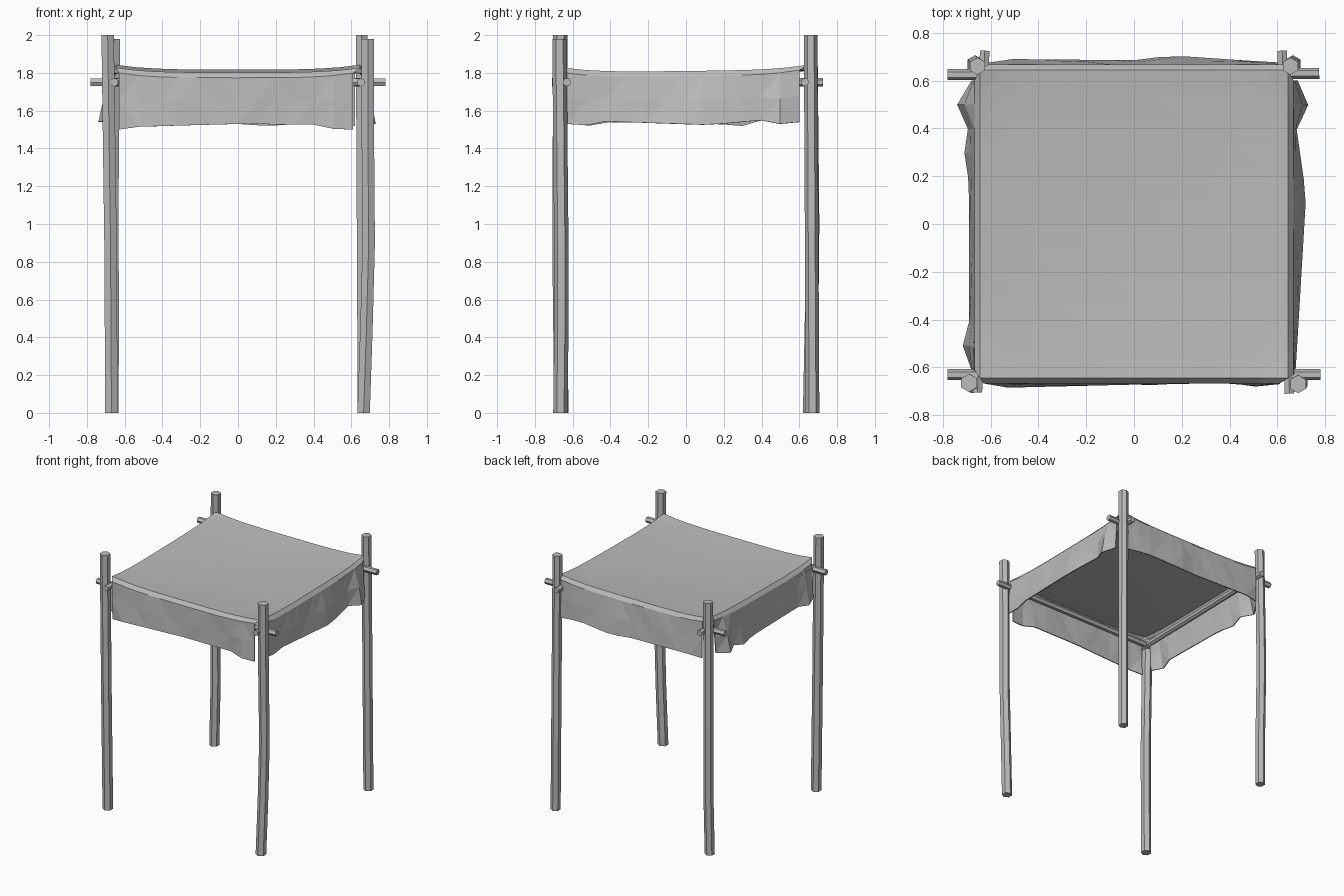
import bpy, bmesh, math
from mathutils import Vector

cube = bpy.data.objects.get("Cube")
if cube:
    bpy.data.objects.remove(cube, do_unlink=True)

grey = bpy.data.materials.new("plain_grey")
grey.use_nodes = True
grey.diffuse_color = (0.5, 0.5, 0.5, 1)
grey.node_tree.nodes["Principled BSDF"].inputs["Base Color"].default_value = (0.5, 0.5, 0.5, 1)


def finish(name, bm):
    mesh = bpy.data.meshes.new(name)
    bmesh.ops.recalc_face_normals(bm, faces=bm.faces)
    bm.to_mesh(mesh)
    bm.free()
    mesh.materials.append(grey)
    obj = bpy.data.objects.new(name, mesh)
    bpy.context.collection.objects.link(obj)
    return obj


def stick(name, path, radius, sides=6):
    """Faceted rod through the path points, with flat end caps."""
    bm = bmesh.new()
    points = [Vector(p) for p in path]
    axis = (points[-1] - points[0]).normalized()
    side = axis.cross(Vector((0, 1, 0) if abs(axis.y) < 0.5 else (0, 0, 1))).normalized()
    other = axis.cross(side)
    rings = []
    for p in points:
        ring = []
        for i in range(sides):
            a = math.tau * (i + 0.5) / sides
            ring.append(bm.verts.new(p + radius * (math.cos(a) * side + math.sin(a) * other)))
        rings.append(ring)
    for low, high in zip(rings, rings[1:]):
        for i in range(sides):
            j = (i + 1) % sides
            bm.faces.new((low[i], low[j], high[j], high[i]))
    bm.faces.new(rings[0])
    bm.faces.new(rings[-1])
    return finish(name, bm)


# Four slightly crooked poles
stick("front_right_pole", [(-.67, -.66, 0), (-.675, -.67, .9), (-.69, -.665, 2)], .038)
stick("front_left_pole", [(.665, -.665, 0), (.68, -.66, .45), (.692, -.66, .9),
                          (.688, -.665, 1.4), (.687, -.67, 1.98)], .038)
stick("back_right_pole", [(-.665, .655, 0), (-.66, .665, .5), (-.665, .67, 1), (-.655, .66, 1.98)], .036)
stick("back_left_pole", [(.665, .67, 0), (.66, .665, 1), (.655, .66, 2)], .036)

# Crossbars under the cloth
stick("front_bar", [(-.78, -.63, 1.75), (.78, -.63, 1.75)], .023)
stick("back_bar", [(-.78, .625, 1.75), (.775, .63, 1.75)], .023)
stick("right_bar", [(-.655, -.705, 1.75), (-.625, .725, 1.75)], .023)
stick("left_bar", [(.65, -.71, 1.75), (.62, .725, 1.75)], .023)

# Cloth: sagging sheet, folded rim and four hanging flaps
N, HALF = 12, .645


def sheet_z(x, y):
    u, v = abs(x) / HALF, abs(y) / HALF
    return 1.81 + .012 * y + .025 * (u * v) ** 4 - .025 * (1 - u * u) * (1 - v * v)


bm = bmesh.new()
grid = [[bm.verts.new((x, y, sheet_z(x, y)))
         for x in (HALF * (2 * i / N - 1) for i in range(N + 1))]
        for y in (HALF * (2 * j / N - 1) for j in range(N + 1))]
for j in range(N):
    for i in range(N):
        bm.faces.new((grid[j][i], grid[j][i + 1], grid[j + 1][i + 1], grid[j + 1][i]))

# Each flap: (position along side, outward reach, hem height)
flaps = {
    "front": [(-.63, .66, 1.50), (-.54, .685, 1.515), (0, .672, 1.53), (.44, .665, 1.525),
              (.55, .69, 1.49), (.61, .67, 1.50)],
    "left": [(-.63, .675, 1.53), (-.55, .68, 1.515), (-.47, .685, 1.545), (.12, .72, 1.525),
             (.4, .68, 1.55), (.5, .73, 1.53), (.6, .685, 1.54)],
    "back": [(-.61, .675, 1.53), (-.52, .69, 1.54), (0, .685, 1.53), (.16, .705, 1.52),
             (.45, .685, 1.54), (.62, .675, 1.52)],
    "right": [(-.61, .68, 1.53), (-.52, .72, 1.52), (-.43, .69, 1.54), (.17, .69, 1.53),
              (.3, .71, 1.52), (.4, .695, 1.55), (.5, .74, 1.54), (.6, .68, 1.56)],
}
edges = {"front": grid[0], "back": grid[N],
         "left": [row[N] for row in grid], "right": [row[0] for row in grid]}
place = {"front": lambda a, o, z: (a, -o, z), "back": lambda a, o, z: (a, o, z),
         "left": lambda a, o, z: (o, a, z), "right": lambda a, o, z: (-o, a, z)}


def sample(table, a):
    """Reach and hem height at one position along a side."""
    for (a0, o0, z0), (a1, o1, z1) in zip(table, table[1:]):
        if a <= a1:
            t = max(0, (a - a0) / (a1 - a0))
            return o0 + t * (o1 - o0), z0 + t * (z1 - z0)
    return table[-1][1:]


rim = {}
for name, table in flaps.items():
    put, rows = place[name], [edges[name]]
    start, end = table[0][0], table[-1][0]
    columns = []
    for i, top in enumerate(edges[name]):
        a = start + (end - start) * i / N
        reach, hem = sample(table, a)
        lip = top.co.z - .028
        middle = .667 + .55 * (reach - .667) + .004 * math.sin(17 * a)
        columns.append((put(a, .667, lip), put(a, middle, lip + .5 * (hem - lip)), put(a, reach, hem)))
    for k in range(3):
        rows.append([bm.verts.new(c[k]) for c in columns])
    for upper, lower in zip(rows, rows[1:]):
        for i in range(N):
            bm.faces.new((upper[i], upper[i + 1], lower[i + 1], lower[i]))
    rim[name] = rows[1]

# Close the folded corners of the rim
for a, b, i, j in (("front", "right", 0, 0), ("front", "left", N, 0),
                   ("back", "right", 0, N), ("back", "left", N, N)):
    bm.faces.new((edges[a][i], rim[a][i], rim[b][j]))
bmesh.ops.triangulate(bm, faces=[f for f in bm.faces if len(f.verts) > 3])
cloth = finish("cloth_canopy", bm)
hem = cloth.modifiers.new("thickness", "SOLIDIFY")
hem.thickness = .008
hem.offset = -1
